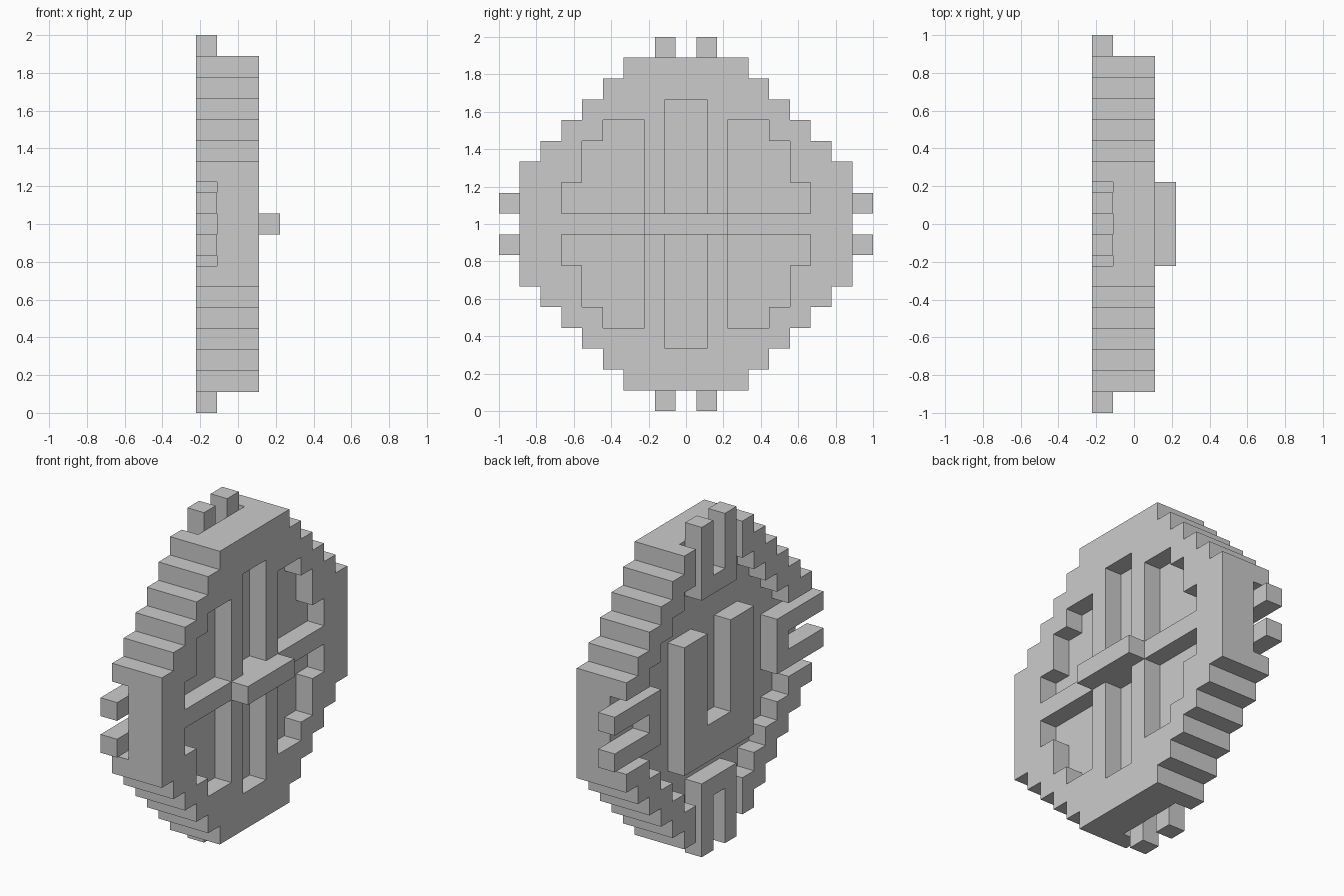
import bpy, bmesh

if "Cube" in bpy.data.objects:
    bpy.data.objects.remove(bpy.data.objects["Cube"])

U = 1 / 9  # one block of the grid


def prism(name, pts, x0, x1):
    """Extrude a (y, z) outline, in blocks from the centre, between x0 and x1."""
    bm = bmesh.new()
    face = bm.faces.new([bm.verts.new((x0 * U, y * U, 1 + z * U)) for y, z in pts])
    ext = bmesh.ops.extrude_face_region(bm, geom=[face])
    verts = [g for g in ext["geom"] if isinstance(g, bmesh.types.BMVert)]
    bmesh.ops.translate(bm, verts=verts, vec=((x1 - x0) * U, 0, 0))
    bmesh.ops.recalc_face_normals(bm, faces=bm.faces[:])
    me = bpy.data.meshes.new(name)
    bm.to_mesh(me)
    bm.free()
    ob = bpy.data.objects.new(name, me)
    bpy.context.collection.objects.link(ob)
    return ob


def rect(y0, y1, z0, z1):
    return [(y0, z0), (y1, z0), (y1, z1), (y0, z1)]


def full(q):
    """Mirror a quarter outline (right to top) into a closed loop."""
    return (q + [(-y, z) for y, z in reversed(q)]
            + [(-y, -z) for y, z in q] + [(y, -z) for y, z in reversed(q)])


def cut(target, cutter):
    cutter.hide_render = True
    mod = target.modifiers.new("cut", "BOOLEAN")
    mod.operation = "DIFFERENCE"
    mod.solver = "EXACT"
    mod.object = cutter
    bpy.context.view_layer.objects.active = target
    bpy.ops.object.modifier_apply(modifier=mod.name)
    bpy.data.objects.remove(cutter)


# stepped round body
disc = [(8, 3), (7, 3), (7, 4), (6, 4), (6, 5), (5, 5), (5, 6), (4, 6), (4, 7), (3, 7), (3, 8)]
body = prism("body", full(disc), -2, 1)

# back recess, open through four notches in the rim
recess = [(10, 2), (6, 2), (6, 3), (5, 3), (5, 4), (4, 4), (4, 5), (3, 5), (3, 6), (2, 6), (2, 10)]
cut(body, prism("recess_cutter", full(recess), -3, -1))

# front pockets: four stepped side windows and two centre slots
window = [(2, .5), (6, .5), (6, 2), (5, 2), (5, 4), (4, 4), (4, 5), (2, 5)]
for sz in (1, -1):
    cut(body, prism("slot_cutter", [(y, z * sz) for y, z in rect(-1, 1, .5, 6)], 0, 2))
    for sy in (1, -1):
        cut(body, prism("window_cutter", [(y * sy, z * sz) for y, z in window], 0, 2))

# raised front bar
prism("front_bar", rect(-2, 2, -.5, .5), 1, 2)

# U-shaped block on the back
prism("back_block", [(-3, -4), (3, -4), (3, 3), (1, 3), (1, -2), (-1, -2), (-1, 3), (-3, 3)], -2, -1)

# forked prongs leaving through the notches
fork = [(5, -1.5), (9, -1.5), (9, -.5), (6, -.5), (6, .5), (9, .5), (9, 1.5), (5, 1.5)]
for i in range(4):
    prism(f"prong_{i + 1}", fork, -2, -1)
    fork = [(-z, y) for y, z in fork]
